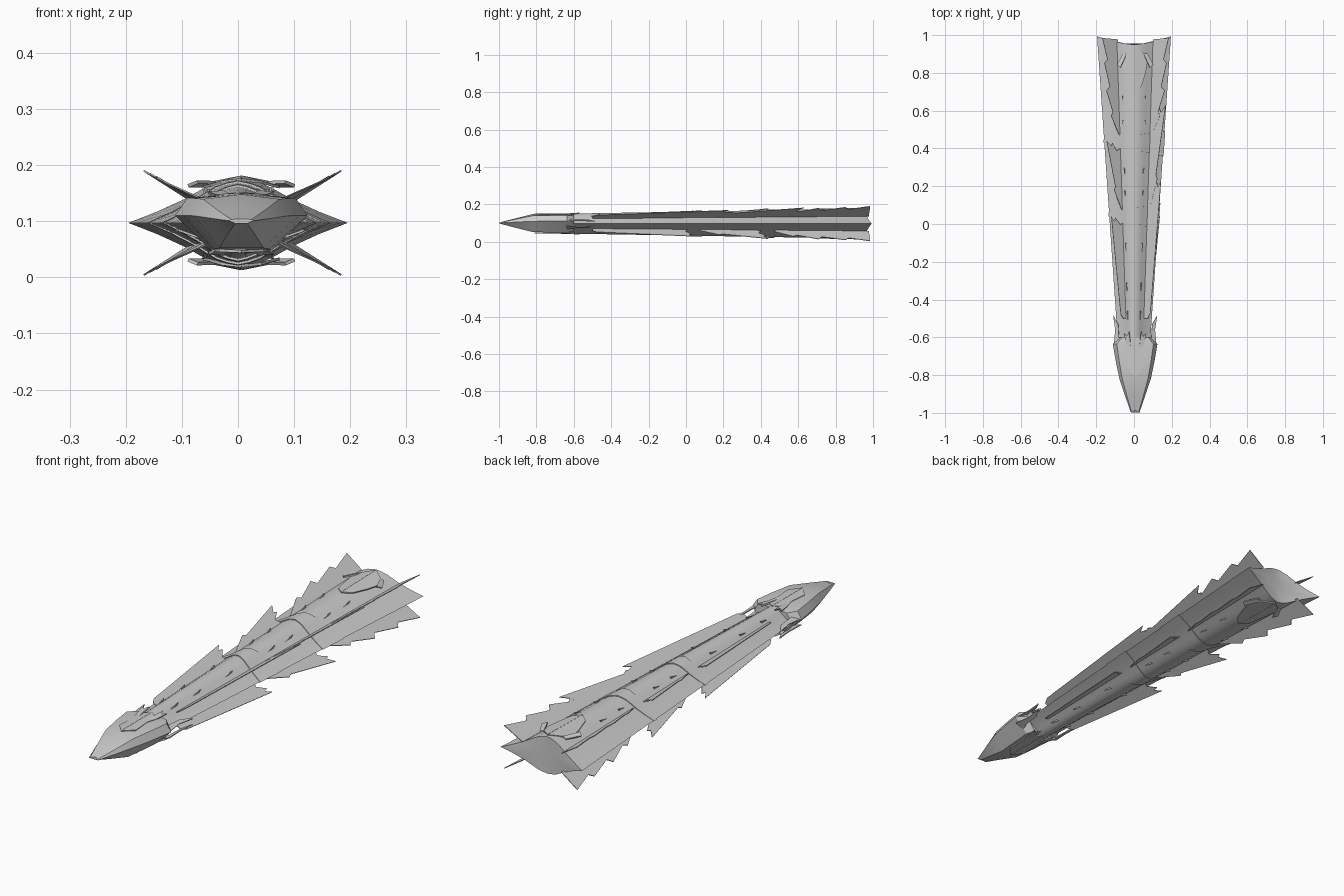
import bpy, bmesh, math
from mathutils import Vector

if "Cube" in bpy.data.objects:
    bpy.data.objects.remove(bpy.data.objects["Cube"])

CZ = 0.097
metal = bpy.data.materials.new("pale_grey_metal")
metal.diffuse_color = (0.6, 0.6, 0.6, 1)
metal.use_nodes = True
metal.node_tree.nodes["Principled BSDF"].inputs["Base Color"].default_value = metal.diffuse_color


def make(name, verts, faces, smooth=None):
    mesh = bpy.data.meshes.new(name)
    mesh.from_pydata([tuple(v) for v in verts], [], faces)
    bm = bmesh.new()
    bm.from_mesh(mesh)
    bmesh.ops.recalc_face_normals(bm, faces=bm.faces)
    bm.to_mesh(mesh)
    bm.free()
    mesh.materials.append(metal)
    ob = bpy.data.objects.new(name, mesh)
    bpy.context.collection.objects.link(ob)
    if smooth:
        bpy.ops.object.select_all(action='DESELECT')
        ob.select_set(True)
        bpy.context.view_layer.objects.active = ob
        bpy.ops.object.shade_smooth_by_angle(angle=math.radians(smooth))
    return ob


def loft(name, rings, smooth=30, caps=True):
    n = len(rings[0])
    verts = [v for r in rings for v in r]
    faces = [(i * n + j, i * n + (j + 1) % n, (i + 1) * n + (j + 1) % n, (i + 1) * n + j)
             for i in range(len(rings) - 1) for j in range(n)]
    if caps:
        faces += [tuple(range(n)), tuple(range((len(rings) - 1) * n, len(rings) * n))]
    return make(name, verts, faces, smooth)


def plate(name, pts, t, normal):
    """Thin solid from a planar outline."""
    n = len(pts)
    off = Vector(normal).normalized() * t / 2
    pts = [Vector(p) for p in pts]
    verts = [p - off for p in pts] + [p + off for p in pts]
    faces = [tuple(range(n)), tuple(range(n, 2 * n))]
    faces += [(i, (i + 1) % n, n + (i + 1) % n, n + i) for i in range(n)]
    return make(name, verts, faces)


def width(y):
    return 0.128 + 0.068 * y


def height(y):
    return 0.064 + 0.017 * y


# Lens-shaped cross-section as fractions of half-width and half-height
quarter = [(1, 0), (0.74, 0.25), (0.5, 0.52), (0.36, 0.71), (0.24, 0.86), (0.12, 0.95)]
section = (quarter + [(0, 1)] + [(-a, b) for a, b in quarter[::-1]]
           + [(-a, -b) for a, b in quarter[1:]] + [(0, -1)]
           + [(a, -b) for a, b in quarter[:0:-1]])


def ring(y, grow=0.0, yfun=None, k=1.0):
    out = []
    for a, b in section:
        yy = yfun(a) if yfun else y
        out.append((a * (width(yy) + grow) * k, yy, CZ + b * (height(yy) + grow) * k))
    return out


# Hull with swept tail corners and a recessed tail face
tail = lambda a: 0.95 + 0.043 * abs(a) ** 1.5
hull = [ring(y) for y in (-0.68, -0.4, -0.1, 0.2, 0.5, 0.8)]
hull += [ring(0, yfun=tail), [(x * .5, 0.95 + (y - 0.95) * .4, CZ + (z - CZ) * .5)
                              for x, y, z in ring(0, yfun=tail)]]
loft("hull", hull)

# Two slanted collars, wide on the right and narrow on the left
for name, back, front in (("rear_collar", (0.47, 0.022), (0.395, -0.035)),
                          ("middle_collar", (0.085, 0.025), (0.005, -0.035))):
    fb = lambda a, c=back: c[0] + c[1] * a
    ff = lambda a, c=front: c[0] + c[1] * a
    loft(name, [ring(0, -0.004, ff), ring(0, 0.004, ff), ring(0, 0.004, fb), ring(0, -0.004, fb)],
         caps=False)

# Faceted nose
nose_shape = [(1, .2), (.82, .82), (0, 1), (-.82, .82), (-1, .2), (-.48, -1), (0, -1), (.48, -1)]


def nose_ring(y, w, h, sweep=0):
    return [(0.006 + a * w, y + sweep * abs(a), 0.1 + b * h) for a, b in nose_shape]


loft("nose", [nose_ring(-0.985, 0.022, 0.004, -0.015), nose_ring(-0.92, 0.05, 0.023),
              nose_ring(-0.82, 0.083, 0.048), nose_ring(-0.72, 0.104, 0.05),
              nose_ring(-0.635, 0.118, 0.05), nose_ring(-0.60, 0.085, 0.047)], smooth=20)

# Serrated diagonal fins: (front y, tip y, outer scale, start height)
# Teeth: fraction along the blade, fraction of blade height
teeth_long = [(0, .12), (.2, .6), (.24, .48), (.46, .85), (.5, .62), (.74, .92), (.78, .72),
              (1, 1), (.985, 0)]
teeth_mid = [(0, .1), (.3, .6), (.34, .5), (1, 1), (.93, .7), (.97, .6), (.86, .35), (.9, 0)]
teeth_front = [(0, .3), (.04, .5), (1, 1), (.95, .75), (.99, .68), (.92, .3), (.94, 0)]


def fin(name, sx, sz, y0, y1, k, outline):
    def point(f, h):
        y = y0 + (y1 - y0) * f
        base = Vector((width(y) * .48, 0, height(y) * .5))
        tip = Vector((0.176 * k, 0, 0.093 * k))
        base_end = Vector((width(y1) * .48, 0, height(y1) * .5))
        p = base + (tip - base_end) * h
        return (0.008 + sx * p.x, y, CZ + sz * p.z)
    pts = [point(0, 0)] + [point(f, h) for f, h in outline]
    plate(name, pts, 0.003, (-sx * .5, 0, sz * .86))


for sx, side in ((-1, "left"), (1, "right")):
    for sz, lev in ((1, "upper"), (-1, "lower")):
        shift = 0.19 if (sx, sz) == (1, 1) else 0
        fin(f"{lev}_{side}_tail_fin", sx, sz, 0.47, 0.985, 1.0, teeth_long)
        fin(f"{lev}_{side}_middle_fin", sx, sz, 0.07, 0.44 + shift, 0.87 + shift * .2, teeth_mid)
        fin(f"{lev}_{side}_front_fin", sx, sz, -0.5, 0.04 + shift, 0.73 + shift * .2, teeth_front)

        # Prongs behind the nose
        plate(f"{lev}_{side}_nose_prong",
              [(0.006 + sx * x, y, CZ + sz * z) for x, y, z in
               ((.07, -.64, .028), (.112, -.64, .013), (.105, -.56, .016), (.116, -.485, .012),
                (.09, -.53, .021), (.085, -.6, .023))], 0.004, (sx * .35, 0, sz))

        # Horns beside the nose and tail plates
        for nm, pts in (("nose_horn", ((.02, -.66, .05), (.045, -.64, .048), (.058, -.58, .054),
                                       (.042, -.595, .054), (.032, -.57, .056))),
                        ("tail_horn", ((.045, .9, .072), (.062, .905, .066), (.095, .845, .066),
                                       (.078, .828, .073)))):
            plate(f"{lev}_{side}_{nm}", [(0.006 + sx * x, y, CZ + sz * z) for x, y, z in pts],
                  0.006, (sx * .4, 0, sz))

        # Small hooked scales along the flanks
        for i, y in enumerate((-.48, -.33, -.12, .16, .28, .53, .66)):
            w, h = width(y), height(y)
            plate(f"{lev}_{side}_scale_{i + 1}",
                  [(sx * w * .34, y - .03, CZ + sz * h * .7),
                   (sx * w * .36, y + .02, CZ + sz * (h * .7 + .012)),
                   (sx * w * .34, y + .01, CZ + sz * h * .7)], 0.004, (1, 0, 0))

# Pointed cover plates on nose and tail, above and below
nose_cover = [(0, -.81, .051), (.04, -.765, .049), (.034, -.68, .049), (.048, -.63, .049)]
tail_cover = [(0, .70, .077), (.035, .73, .073), (.055, .8, .067), (.068, .87, .064),
              (.05, .9, .072)]
for name, half, end in (("nose_cover", nose_cover, (0, -.6, .052)),
                        ("tail_cover", tail_cover, (0, .94, .082))):
    for sz, lev in ((1, "upper"), (-1, "lower")):
        for sx, side in ((1, "right"), (-1, "left")):
            pts = [(0.006 + sx * x, y, CZ + sz * z) for x, y, z in half + [end]]
            plate(f"{lev}_{side}_{name}", pts, 0.005, (sx * .2, 0, sz))
